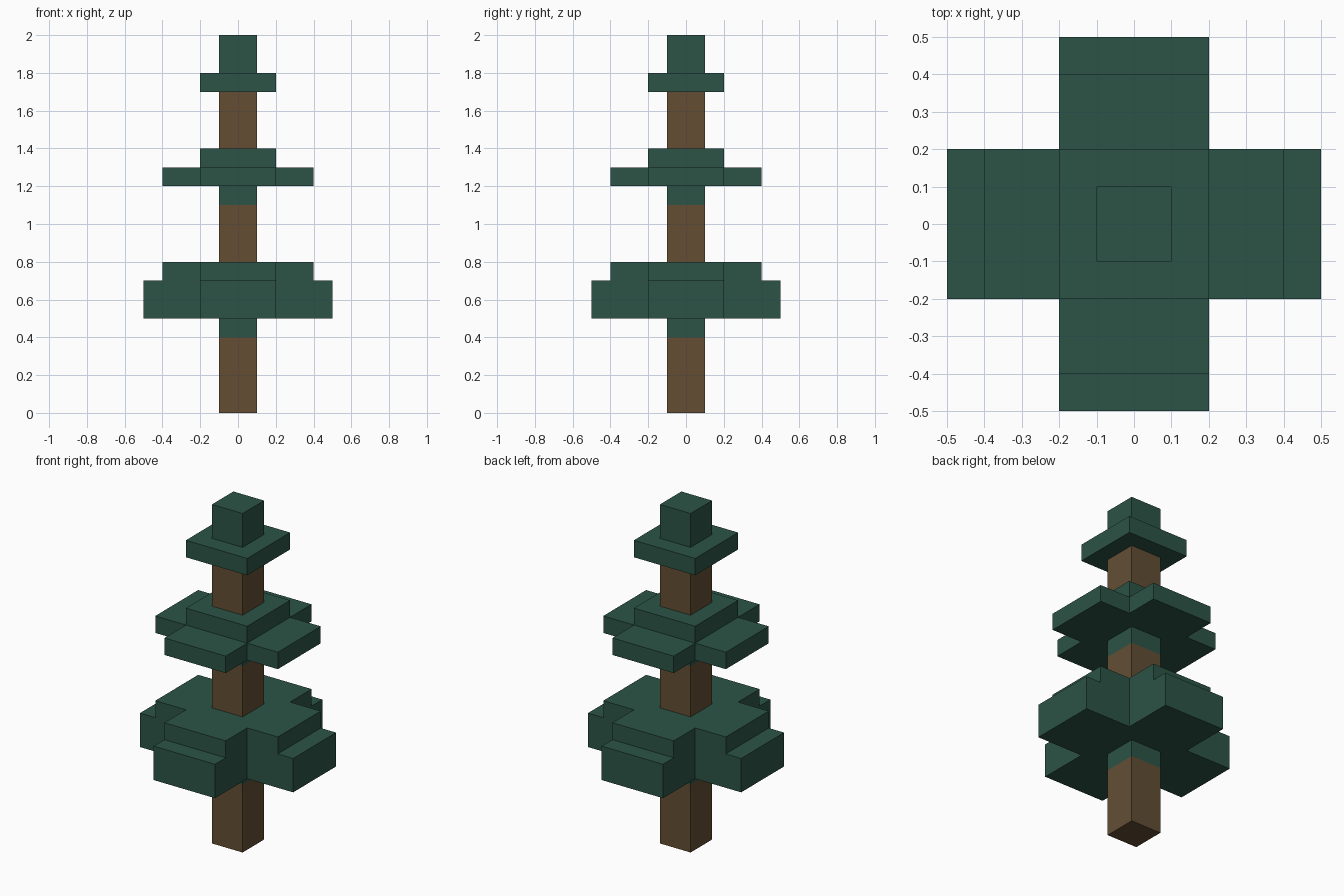
import bpy, bmesh

if "Cube" in bpy.data.objects:
    bpy.data.objects.remove(bpy.data.objects["Cube"])


def material(name, rgb):
    m = bpy.data.materials.new(name)
    m.diffuse_color = (*rgb, 1.0)
    m.use_nodes = True
    m.node_tree.nodes["Principled BSDF"].inputs["Base Color"].default_value = m.diffuse_color
    return m


BARK = material("bark brown", (0.125, 0.076, 0.034))
NEEDLES = material("needle green", (0.025, 0.087, 0.061))


def square(r):
    return [(-r, -r), (r, -r), (r, r), (-r, r)]


def cross(reach, half):
    # One arm end and its inner corner, turned four times
    pts = []
    x, y = [(reach, -half), (reach, half), (half, half)], None
    for _ in range(4):
        pts += x
        x = [(-b, a) for a, b in x]
    return pts


def prism(name, outline, z0, z1, mat, bottom=True, top=True):
    bm = bmesh.new()
    low = [bm.verts.new((x, y, z0)) for x, y in outline]
    high = [bm.verts.new((x, y, z1)) for x, y in outline]
    n = len(outline)
    for i in range(n):
        j = (i + 1) % n
        bm.faces.new((low[i], low[j], high[j], high[i]))
    if bottom:
        bm.faces.new(low[::-1])
    if top:
        bm.faces.new(high)
    mesh = bpy.data.meshes.new(name)
    bm.to_mesh(mesh)
    bm.free()
    mesh.materials.append(mat)
    obj = bpy.data.objects.new(name, mesh)
    bpy.context.collection.objects.link(obj)
    return obj


# Bare trunk sections; ends buried in foliage stay open
for label, z0, z1 in (("lower", 0, 0.4), ("middle", 0.8, 1.1), ("upper", 1.4, 1.7)):
    prism(f"{label}_trunk", square(0.1), z0, z1, BARK, bottom=z0 == 0, top=False)

# Green collars under the two larger branch tiers
for label, z0 in (("lower", 0.4), ("middle", 1.1)):
    prism(f"{label}_collar", square(0.1), z0, z0 + 0.1, NEEDLES, False, False)

# Lower branches: wide cross with a shorter cross on top
prism("lower_branches", cross(0.5, 0.2), 0.5, 0.7, NEEDLES)
prism("lower_branches_top", cross(0.4, 0.2), 0.7, 0.8, NEEDLES, bottom=False)

# Middle branches: cross with a square slab on top
prism("middle_branches", cross(0.4, 0.2), 1.2, 1.3, NEEDLES)
prism("middle_branches_top", square(0.2), 1.3, 1.4, NEEDLES, bottom=False)

# Crown: square slab and tip block
prism("crown_slab", square(0.2), 1.7, 1.8, NEEDLES)
prism("crown_tip", square(0.1), 1.8, 2.0, NEEDLES, bottom=False)
